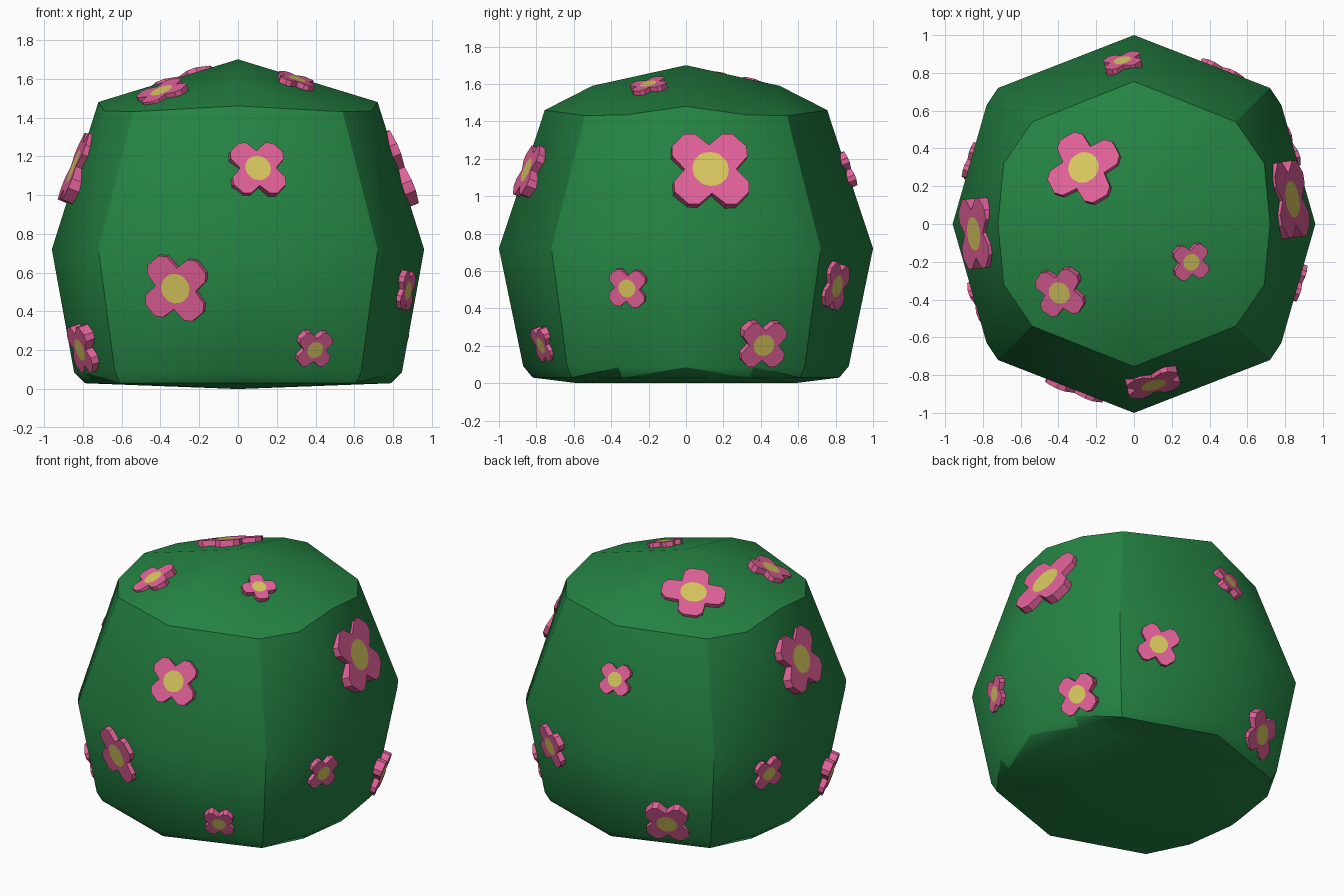
import bpy, bmesh, math
from mathutils import Vector, Matrix
from mathutils.bvhtree import BVHTree

if "Cube" in bpy.data.objects:
    bpy.data.objects.remove(bpy.data.objects["Cube"])


def material(name, rgb):
    m = bpy.data.materials.new(name)
    m.diffuse_color = (*rgb, 1)
    m.use_nodes = True
    m.node_tree.nodes["Principled BSDF"].inputs["Base Color"].default_value = m.diffuse_color
    return m


GREEN = material("leaf green", (0.018, 0.23, 0.056))
PINK = material("petal pink", (0.76, 0.12, 0.32))
YELLOW = material("flower yellow", (0.70, 0.58, 0.115))


def add_object(name, bm, mats):
    me = bpy.data.meshes.new(name)
    bm.to_mesh(me)
    ob = bpy.data.objects.new(name, me)
    bpy.context.collection.objects.link(ob)
    for m in mats:
        me.materials.append(m)
    return ob


# Bush: faceted rounded block, one quarter of its corners mirrored in x and y
quarter = [
    (0, 0, 1.70), (0, 0.50, 1.59),                                             # crown
    (0, 0.755, 1.46), (0.54, 0.54, 1.43), (0.69, 0.32, 1.435), (0.72, 0, 1.48),   # shoulder
    (0, 1.0, 0.72), (0.72, 0.72, 0.72), (0.78, 0.63, 0.72), (0.96, 0, 0.72),   # waist
    (0, 0.87, 0.09), (0.635, 0.635, 0.09), (0.79, 0.36, 0.085), (0.845, 0, 0.085),
    (0, 0.82, 0.03), (0.61, 0.61, 0.03), (0.74, 0.34, 0.028), (0.79, 0, 0.03),   # foot
    (0, 0.58, 0),
]
points = {(x * sx, y * sy, z) for x, y, z in quarter for sx in (1, -1) for sy in (1, -1)}
bm = bmesh.new()
for p in sorted(points):
    bm.verts.new(p)
hull = bmesh.ops.convex_hull(bm, input=bm.verts[:])
loose = [v for v in bm.verts if not v.link_faces]
bmesh.ops.delete(bm, geom=loose, context='VERTS')
bmesh.ops.recalc_face_normals(bm, faces=bm.faces[:])
bm.normal_update()


def side(face):
    return max(range(3), key=lambda i: abs(face.normal[i]))


for f in bm.faces:
    f.smooth = True
for e in bm.edges:
    e.smooth = side(e.link_faces[0]) == side(e.link_faces[1])
tree = BVHTree.FromBMesh(bm)
add_object("bush", bm, [GREEN])
bm.free()

# Flowers: four notched petals with a yellow centre set into the top face
PETAL = [(0, 0.58), (20, 0.9), (33, 1.0), (57, 1.0), (70, 0.9)]
HALF = 0.03


def flower(name, pos, radius, turn):
    centre = Vector((0, 0, 0.72))
    loc, facet, _, _ = tree.find_nearest(Vector(pos))
    radial = (loc - centre).normalized()
    n = (facet.normalized() + radial).normalized()
    up = Vector((0, 1, 0)) if n.z > 0.75 else Vector((0, 0, 1))
    u = up.cross(n).normalized()
    v = n.cross(u)
    frame = Matrix((u, v, n)).transposed().to_4x4()
    frame.translation = loc

    fb = bmesh.new()
    polar = [(math.radians(a + 90 * k + turn), r) for k in range(4) for a, r in PETAL]

    def ring(z, radii):
        return [fb.verts.new((s * math.cos(a), s * math.sin(a), z))
                for (a, _), s in zip(polar, radii)]

    outline = [r * radius for _, r in polar]
    low = ring(-HALF, outline)
    top = ring(HALF, outline)
    inner = ring(HALF, [0.41 * radius] * len(polar))
    count = len(polar)
    for i in range(count):
        j = (i + 1) % count
        fb.faces.new((low[i], low[j], top[j], top[i]))
        fb.faces.new((top[i], top[j], inner[j], inner[i]))
    fb.faces.new(low[::-1])
    fb.faces.new(inner).material_index = 1
    fb.transform(frame)
    add_object(name, fb, [PINK, YELLOW])
    fb.free()


flowers = [
    # crown
    ((-0.27, 0.30, 1.60), 0.205, -14), ((0.30, -0.20, 1.59), 0.11, 8), ((-0.39, -0.36, 1.53), 0.145, 8),
    # upper ring
    ((0.11, -0.86, 1.14), 0.166, 0), ((0.83, 0.13, 1.14), 0.24, 0),
    ((-0.06, 0.85, 1.14), 0.115, 0), ((-0.83, -0.05, 1.14), 0.22, 0),
    # middle ring
    ((-0.32, -0.86, 0.52), 0.19, -8), ((0.86, -0.31, 0.51), 0.118, -5),
    ((0.47, 0.80, 0.52), 0.145, -10), ((-0.86, 0.33, 0.51), 0.115, 5),
    # lower ring
    ((0.39, -0.76, 0.21), 0.108, 0), ((0.80, 0.41, 0.21), 0.145, 0),
    ((-0.39, 0.76, 0.21), 0.16, 0), ((-0.80, -0.41, 0.21), 0.145, 0),
]
for i, (pos, radius, turn) in enumerate(flowers):
    flower(f"flower_{i + 1}", pos, radius, turn)
